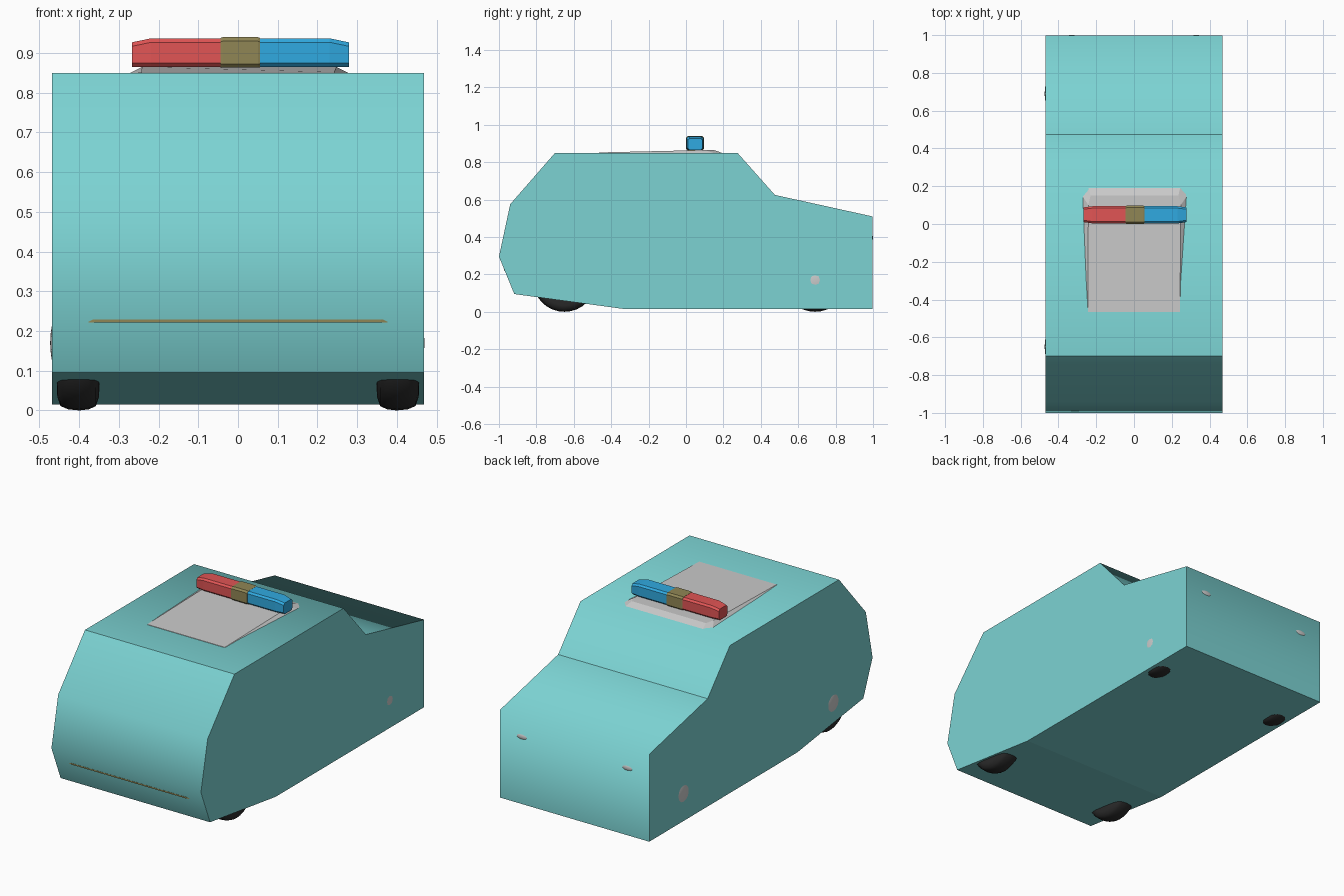
import bpy, bmesh, math
from mathutils import Matrix

if "Cube" in bpy.data.objects:
    bpy.data.objects.remove(bpy.data.objects["Cube"])


def material(name, rgb):
    m = bpy.data.materials.new(name)
    m.diffuse_color = (*rgb, 1)
    m.use_nodes = True
    m.node_tree.nodes["Principled BSDF"].inputs["Base Color"].default_value = m.diffuse_color
    return m


TEAL = material("teal", (0.2, 0.65, 0.65))
BLACK = material("black", (0.025, 0.025, 0.025))
RED = material("red", (0.75, 0.09, 0.09))
BLUE = material("blue", (0.03, 0.4, 0.75))
OLIVE = material("olive", (0.28, 0.24, 0.09))


def finish(bm, name, mat=None):
    bmesh.ops.recalc_face_normals(bm, faces=bm.faces[:])
    me = bpy.data.meshes.new(name)
    bm.to_mesh(me)
    bm.free()
    ob = bpy.data.objects.new(name, me)
    bpy.context.collection.objects.link(ob)
    if mat:
        me.materials.append(mat)
    return ob


def loft(name, rings, mat=None):
    """Skin equal-length point rings and cap both ends."""
    bm = bmesh.new()
    loops = [[bm.verts.new(p) for p in r] for r in rings]
    n = len(loops[0])
    for a, b in zip(loops, loops[1:]):
        for i in range(n):
            j = (i + 1) % n
            bm.faces.new((a[i], a[j], b[j], b[i])).smooth = False
    bm.faces.new(loops[0])
    bm.faces.new(loops[-1])
    return finish(bm, name, mat)


# Body: side profile extruded across the width, soft nose and tail
profile = [(-1, 0.295), (-0.94, 0.575), (-0.70, 0.85), (0.275, 0.85), (0.475, 0.625),
           (0.997, 0.51), (0.997, 0.015), (-0.33, 0.015), (-0.918, 0.095)]
body = loft("body", [[(x, y, z) for y, z in profile] for x in (-0.468, 0.468)], TEAL)
for p in body.data.polygons:
    p.use_smooth = abs(p.normal.x) < 0.5
soft = {(-1, 0.295), (-0.94, 0.575), (0.275, 0.85), (0.997, 0.51)}
for e in body.data.edges:
    a, b = (body.data.vertices[i].co for i in e.vertices)
    along_x = abs(a.x - b.x) > 0.1
    is_soft = any(math.dist(a[1:], s) < 0.01 for s in soft)
    e.use_edge_sharp = not (along_x and is_soft)

# Raised roof panel, wedge-shaped towards the back
base = [(-0.245, -0.467), (0.245, -0.467), (0.287, 0.16), (0.247, 0.205), (-0.243, 0.205), (-0.281, 0.16)]
top = [(-0.243, -0.465, 0.852), (0.243, -0.465, 0.852), (0.248, 0.10, 0.865),
       (0.235, 0.15, 0.865), (-0.23, 0.15, 0.865), (-0.242, 0.10, 0.865)]
loft("roof_panel", [[(x, y, 0.845) for x, y in base], top])


# Light bar: chamfered sections, tapered at the outer ends
def section(x, y0, y1, z0, z1, c=0.01):
    return [(x, y0 + c, z0), (x, y1 - c, z0), (x, y1, z0 + c), (x, y1, z1 - c),
            (x, y1 - c, z1), (x, y0 + c, z1), (x, y0, z1 - c), (x, y0, z0 + c)]


MID = 0.006
for name, s, mat in (("red_lamp", -1, RED), ("blue_lamp", 1, BLUE)):
    loft(name, [section(MID + s * 0.04, 0.003, 0.094, 0.865, 0.937),
                section(MID + s * 0.225, 0.003, 0.094, 0.865, 0.937),
                section(MID + s * 0.273, 0.010, 0.088, 0.865, 0.927)], mat)
loft("light_bar_centre", [section(MID + d, y0, 0.097 - y0, 0.863, z1)
                          for d, y0, z1 in ((-0.05, 0.002, 0.938), (-0.044, 0, 0.94),
                                            (0.044, 0, 0.94), (0.05, 0.002, 0.938))], OLIVE)


def ellipsoid(name, loc, size, mat=None):
    bm = bmesh.new()
    bmesh.ops.create_uvsphere(bm, u_segments=32, v_segments=16, radius=1,
                              matrix=Matrix.Translation(loc) @ Matrix.Diagonal((*size, 1)))
    for f in bm.faces:
        f.smooth = True
    return finish(bm, name, mat)


# Wheels: rounded tyres mostly hidden by the body, with hub domes poking out
tyre = [(0.348, 0.09), (0.350, 0.135), (0.358, 0.158), (0.375, 0.166), (0.40, 0.169),
        (0.428, 0.166), (0.447, 0.158), (0.455, 0.135), (0.457, 0.09)]
hub_depth = {("front", -1): 0.043, ("front", 1): 0.037, ("rear", -1): 0.043, ("rear", 1): 0.0395}
for end, y in (("front", -0.65), ("rear", 0.69)):
    for side, s in (("left", -1), ("right", 1)):
        rings = [[(s * x, y + r * math.cos(t), 0.169 + r * math.sin(t))
                  for t in (math.tau * i / 32 for i in range(32))] for x, r in tyre]
        w = loft(f"{end}_{side}_tyre", rings, BLACK)
        for p in w.data.polygons:
            p.use_smooth = len(p.vertices) == 4
        ellipsoid(f"{end}_{side}_hub", (s * 0.43, y, 0.17), (hub_depth[end, s], 0.1, 0.1))

# Rear lamps: shallow lenses just breaking the tail surface
for side, s in (("left", -1), ("right", 1)):
    ellipsoid(f"rear_{side}_lamp", (s * 0.33, 0.98, 0.395), (0.06, 0.02, 0.025))

# Front trim: thin strip across the nose
loft("front_trim", [[(x, -0.955, 0.225 - h), (x, -0.955, 0.225 + h),
                     (x, y, 0.225 + h), (x, y, 0.225 - h)]
                    for x, y, h in ((-0.39, -0.968, 0.002), (-0.36, -0.974, 0.004),
                                    (0.36, -0.974, 0.004), (0.39, -0.968, 0.002))], OLIVE)
